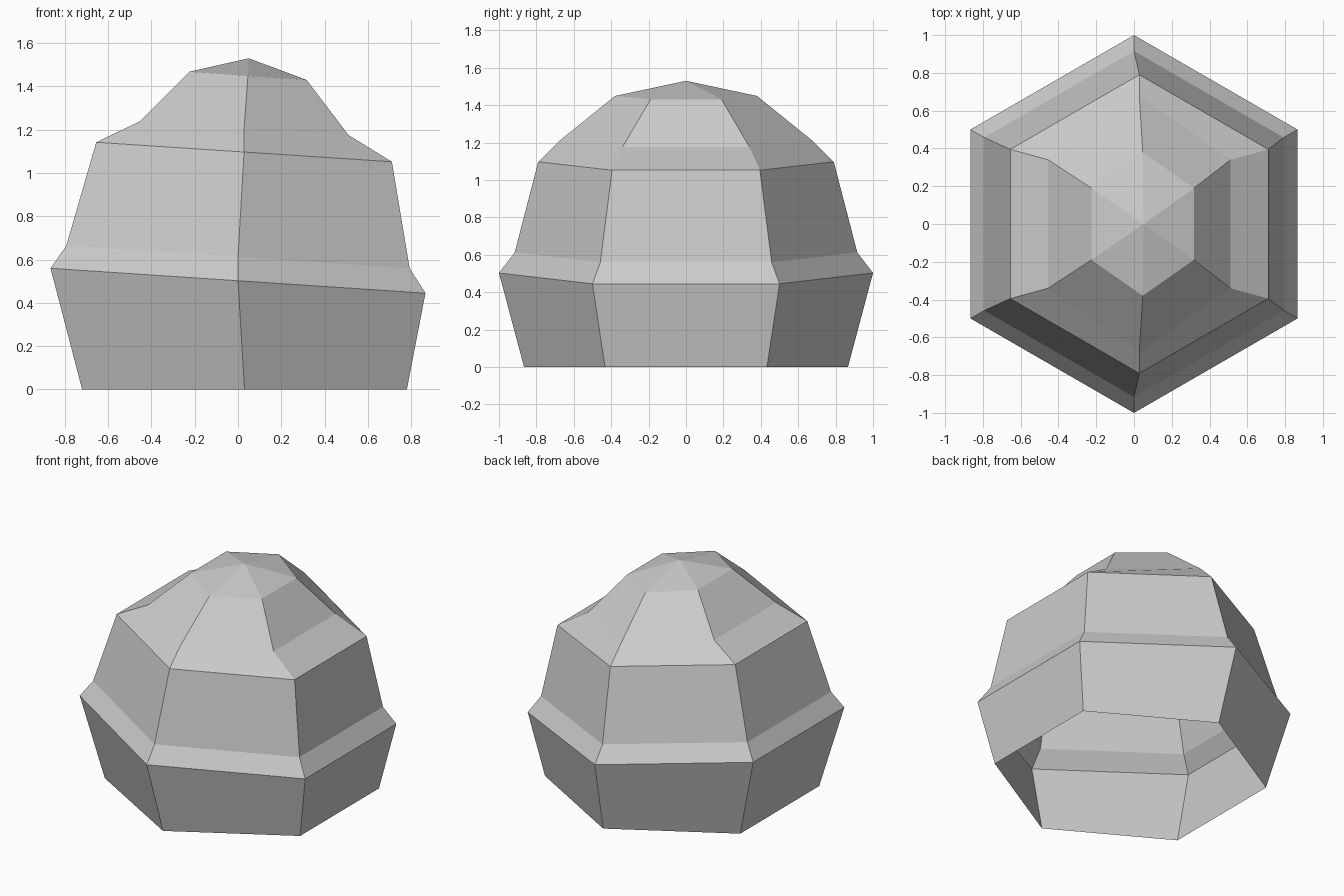
import bpy
import bmesh

cube = bpy.data.objects.get("Cube")
if cube:
    bpy.data.objects.remove(cube, do_unlink=True)

# Plain stone colour
stone = bpy.data.materials.new("stone_grey")
stone.use_nodes = True
GREY = (0.6, 0.6, 0.6, 1)
stone.diffuse_color = GREY
stone.node_tree.nodes["Principled BSDF"].inputs["Base Color"].default_value = GREY

# Tilted six-sided rings: centre x, half width, half depth, height at -x, height at +x
RINGS = [
    (0.03, 0.75, 0.866, 0.0, 0.0),
    (0.0, 0.866, 1.0, 0.56, 0.445),
    (0.0, 0.793, 0.916, 0.665, 0.56),
    (0.028, 0.683, 0.79, 1.142, 1.052),
    (0.028, 0.483, 0.68, 1.238, 1.175),
    (0.046, 0.271, 0.38, 1.468, 1.43),
]
# Corners as fractions of half width and half depth, counter-clockwise
CORNERS = [(0, -1), (1, -0.5), (1, 0.5), (0, 1), (-1, 0.5), (-1, -0.5)]


def add_ring(bm, cx, width, depth, low, high):
    mid, slope = (low + high) / 2, (high - low) / 2
    return [bm.verts.new((cx + u * width, v * depth, mid + u * slope))
            for u, v in CORNERS]


# Faceted boulder shell, open underneath
bm = bmesh.new()
rings = [add_ring(bm, *r) for r in RINGS]
for lower, upper in zip(rings, rings[1:]):
    for i in range(6):
        j = (i + 1) % 6
        bm.faces.new((lower[i], lower[j], upper[j], upper[i]))

# Pointed cap
apex = bm.verts.new((0.05, 0, 1.53))
for i in range(6):
    bm.faces.new((rings[-1][i], rings[-1][(i + 1) % 6], apex))

mesh = bpy.data.meshes.new("boulder")
bm.to_mesh(mesh)
bm.free()
mesh.materials.append(stone)
boulder = bpy.data.objects.new("boulder", mesh)
bpy.context.collection.objects.link(boulder)
